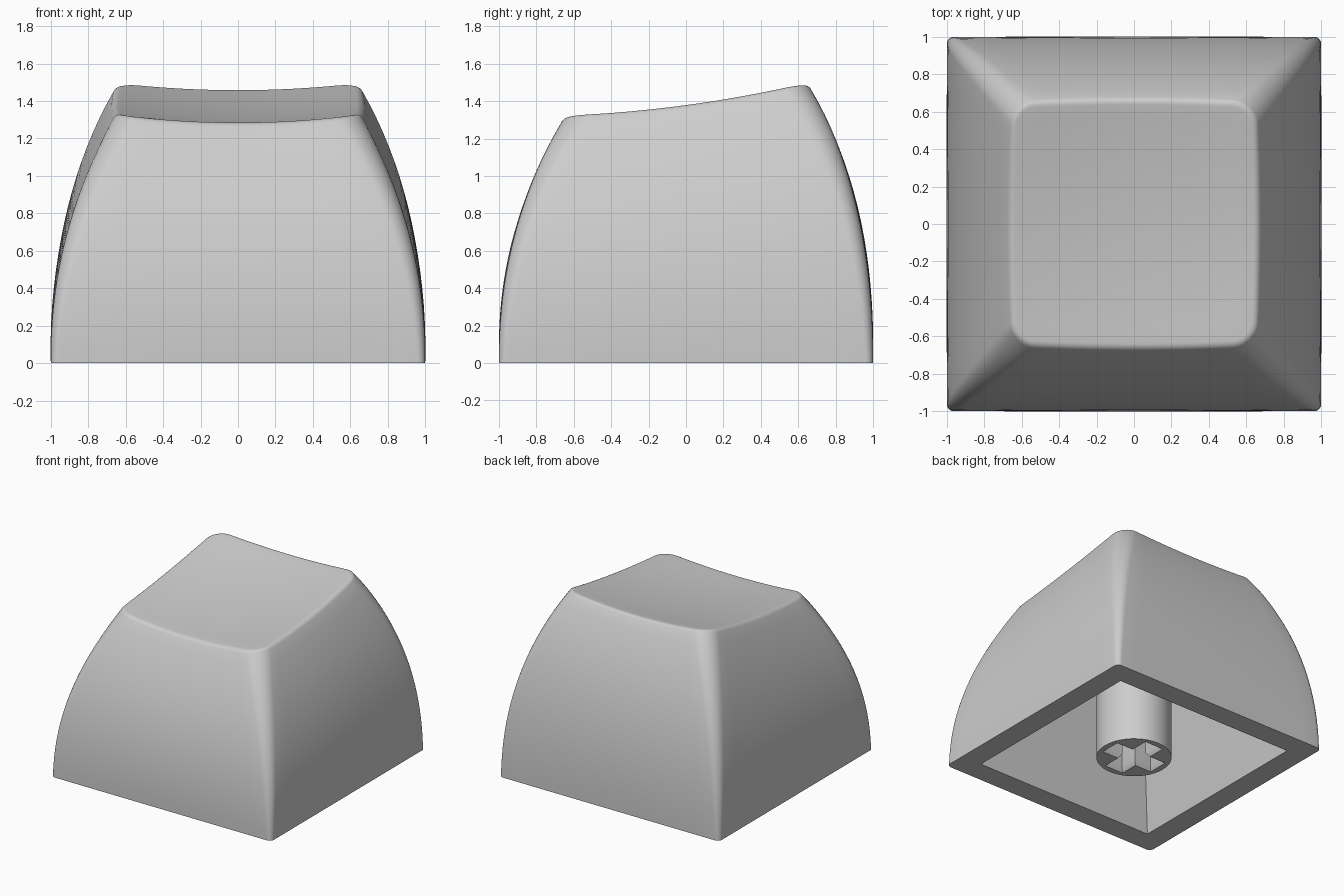
import bpy, bmesh
from math import sin, cos, pi, radians

cube = bpy.data.objects.get("Cube")
if cube:
    bpy.data.objects.remove(cube, do_unlink=True)

GREY = (0.61, 0.61, 0.61, 1)
grey = bpy.data.materials.new("grey plastic")
grey.use_nodes = True
grey.diffuse_color = GREY
grey.node_tree.nodes["Principled BSDF"].inputs["Base Color"].default_value = GREY


def make_object(name, bm):
    bmesh.ops.remove_doubles(bm, verts=bm.verts, dist=0.0001)
    bmesh.ops.recalc_face_normals(bm, faces=bm.faces)
    mesh = bpy.data.meshes.new(name)
    bm.to_mesh(mesh)
    bm.free()
    obj = bpy.data.objects.new(name, mesh)
    bpy.context.collection.objects.link(obj)
    mesh.materials.append(grey)
    return obj


def loft(bm, rings):
    """Skin a list of point rings and return the vertex loops."""
    loops = [[bm.verts.new(p) for p in ring] for ring in rings]
    for a, b in zip(loops, loops[1:]):
        for j in range(len(a)):
            k = (j + 1) % len(a)
            bm.faces.new((a[j], a[k], b[k], b[j]))
    return loops


def smooth(obj):
    bpy.ops.object.select_all(action="DESELECT")
    obj.select_set(True)
    bpy.context.view_layer.objects.active = obj
    bpy.ops.object.shade_smooth_by_angle(angle=radians(35))


def top_height(x, y):
    """Tilted top, dished from side to side."""
    return 1.338 + 0.135 * y + 0.08 * y * y + 0.042 * min(1, (x / 0.65) ** 2)


def outline(half, radius, bulge=0.0, arc=8, side=14):
    """Rounded square whose sides may bow outwards slightly."""
    points = []
    flat = half - radius
    for q in range(4):
        c, s = cos(q * pi / 2), sin(q * pi / 2)
        local = [(half, -flat + 2 * flat * i / side) for i in range(side)]
        local += [(flat + radius * cos(a), flat + radius * sin(a))
                  for a in (i * pi / 2 / arc for i in range(arc))]
        for u, v in local:
            x, y = u * c - v * s, u * s + v * c
            if bulge:
                bx = 1 + bulge * (1 - (y / half) ** 2)
                by = 1 + bulge * (1 - (x / half) ** 2)
                x, y = x * bx, y * by
            points.append((x, y))
    return points


# Cap shell: tilted cavity, rim, curved walls, rounded top edge and dished top
rings = [[(x, y, 1.19 + 0.135 * y) for x, y in outline(0.53, 0)],
         [(x, y, 0) for x, y in outline(0.818, 0)]]

levels, lip, lean = 18, 0.045, radians(31)
top_half, top_radius, bow = 0.658, 0.13, 0.028
base_radius = 0.04
drop = lip * (1 - sin(lean))
for i in range(levels + 1):
    t = i / levels
    half = 1 - (1 - top_half) * t ** 2.15
    pts = outline(half, base_radius + (top_radius - base_radius) * t, bow * t)
    rings.append([(x, y, t * (top_height(x, y) - drop)) for x, y in pts])

for i in range(1, 6):
    a = lean + (pi / 2 - lean) * i / 5
    inset = lip * (cos(lean) - cos(a))
    pts = outline(top_half - inset, top_radius - inset, bow)
    rings.append([(x, y, top_height(x, y) - lip * (1 - sin(a))) for x, y in pts])

inner = top_half - inset
for i in range(9, -1, -1):
    k = i / 10
    pts = [(x * k, y * k) for x, y in outline(inner, top_radius - inset, bow)]
    rings.append([(x, y, top_height(x, y)) for x, y in pts])

bm = bmesh.new()
bm.faces.new(loft(bm, rings)[0])
smooth(make_object("cap_shell", bm))

# Round stem under the top
bm = bmesh.new()
bmesh.ops.create_cone(bm, cap_ends=True, segments=48, radius1=0.283, radius2=0.283, depth=1.24)
bmesh.ops.translate(bm, verts=bm.verts, vec=(0, 0, 0.62))
stem = make_object("stem", bm)


def cross(w, l, z):
    """Plus-shaped ring with arms of half width w and length l."""
    points = []
    for q in range(4):
        c, s = round(cos(q * pi / 2)), round(sin(q * pi / 2))
        points += [(u * c - v * s, u * s + v * c, z) for u, v in ((l, -w), (l, w), (w, w))]
    return points


# Cross-shaped socket with a chamfered mouth, cut into the stem
bm = bmesh.new()
mouth, slot = (0.085, 0.235), (0.062, 0.215)
loops = loft(bm, [cross(*mouth, -0.1), cross(*mouth, 0), cross(*slot, 0.035), cross(*slot, 0.45)])
bm.faces.new(loops[0])
bm.faces.new(loops[-1])
cutter = make_object("socket_cutter", bm)
cutter.hide_render = True

cut = stem.modifiers.new("socket", "BOOLEAN")
cut.operation = "DIFFERENCE"
cut.solver = "EXACT"
cut.object = cutter
bpy.context.view_layer.objects.active = stem
bpy.ops.object.modifier_apply(modifier=cut.name)
bpy.data.objects.remove(cutter, do_unlink=True)
smooth(stem)
